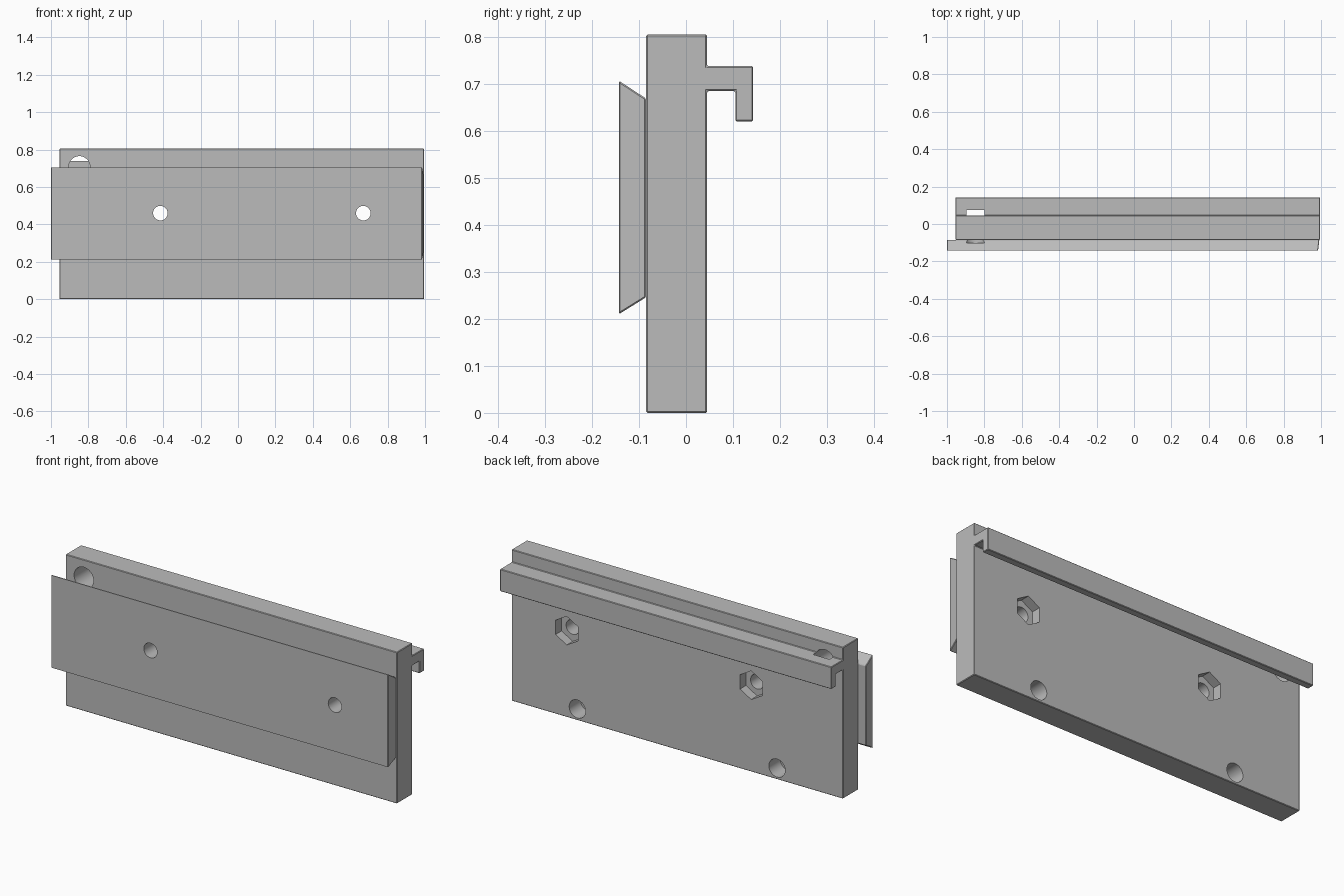
import bpy, bmesh, math
from mathutils import Matrix

old = bpy.data.objects.get("Cube")
if old:
    bpy.data.objects.remove(old, do_unlink=True)

grey = bpy.data.materials.new("plain grey")
grey.use_nodes = True
colour = (0.5, 0.5, 0.5, 1)
grey.diffuse_color = colour
grey.node_tree.nodes["Principled BSDF"].inputs["Base Color"].default_value = colour


def add_object(name, bm):
    bmesh.ops.recalc_face_normals(bm, faces=bm.faces)
    mesh = bpy.data.meshes.new(name)
    bm.to_mesh(mesh)
    bm.free()
    mesh.materials.append(grey)
    obj = bpy.data.objects.new(name, mesh)
    bpy.context.collection.objects.link(obj)
    return obj


def extrude_profile(name, profile, x0, x1):
    """Sweep a (y, z) outline along x."""
    bm = bmesh.new()
    face = bm.faces.new([bm.verts.new((x0, y, z)) for y, z in profile])
    swept = bmesh.ops.extrude_face_region(bm, geom=[face])["geom"]
    verts = [v for v in swept if isinstance(v, bmesh.types.BMVert)]
    bmesh.ops.translate(bm, vec=(x1 - x0, 0, 0), verts=verts)
    return add_object(name, bm)


def cutter(name, x, z, radius, y0, y1, sides=32):
    """Prism along y, with a corner pointing up."""
    bm = bmesh.new()
    place = (Matrix.Translation((x, (y0 + y1) / 2, z))
             @ Matrix.Rotation(math.pi / 2, 4, 'X')
             @ Matrix.Rotation(math.pi / 2, 4, 'Z'))
    bmesh.ops.create_cone(bm, cap_ends=True, segments=sides, radius1=radius,
                          radius2=radius, depth=y1 - y0)
    # Turn so that a corner sits exactly at the top
    corner = max(bm.verts, key=lambda v: v.co.y)
    turn = math.pi / 2 - math.atan2(corner.co.y, corner.co.x)
    bm.transform(place @ Matrix.Rotation(turn - math.pi / 2, 4, 'Z'))
    obj = add_object(name, bm)
    obj.hide_render = True
    return obj


# Main plate with the hooked flange along the back
FRONT, BACK, LIP, END = -0.085, 0.045, 0.105, 0.143
plate = extrude_profile("back_plate_with_hook", [
    (FRONT, 0), (BACK, 0), (BACK, 0.685), (LIP, 0.685), (LIP, 0.62),
    (END, 0.62), (END, 0.738), (BACK, 0.738), (BACK, 0.805), (FRONT, 0.805)],
    -0.955, 0.995)

# Dovetail rail on the front, its right end slightly slanted
rail = extrude_profile("dovetail_rail", [
    (-END, 0.21), (FRONT, 0.246), (FRONT, 0.669), (-END, 0.707)], -1, 0.984)
for v in rail.data.vertices:
    if v.co.x > 0 and v.co.y > -0.1:
        v.co.x = 0.991

# Bolt holes with hexagonal nut pockets, blind holes and the hanging hole
cutters = []
for x in (-0.415, 0.67):
    cutters.append(cutter("bolt_hole", x, 0.46, 0.039, -0.3, 0.3))
    cutters.append(cutter("nut_pocket", x, 0.46, 0.076, -0.005, 0.08, 6))
for x in (-0.567, 0.608):
    cutters.append(cutter("blind_hole", x, 0.06, 0.048, -0.05, 0.08))
cutters.append(cutter("hanging_hole", -0.848, 0.708, 0.057, -0.102, 0.075))

for part in (plate, rail):
    edge = part.modifiers.new("edge", 'BEVEL')
    edge.width = 0.003
    edge.segments = 1
    for c in cutters:
        cut = part.modifiers.new("cut", 'BOOLEAN')
        cut.operation = 'DIFFERENCE'
        cut.solver = 'EXACT'
        cut.object = c

# Bake the cuts, then drop the cutters
bpy.context.view_layer.update()
graph = bpy.context.evaluated_depsgraph_get()
baked = [bpy.data.meshes.new_from_object(p.evaluated_get(graph)) for p in (plate, rail)]
for part, mesh in zip((plate, rail), baked):
    part.modifiers.clear()
    part.data = mesh
for c in cutters:
    bpy.data.objects.remove(c, do_unlink=True)

# Smooth hole walls, sharp edges
bpy.ops.object.select_all(action='DESELECT')
for part in (plate, rail):
    part.select_set(True)
bpy.context.view_layer.objects.active = plate
bpy.ops.object.shade_smooth_by_angle(angle=math.radians(25))
